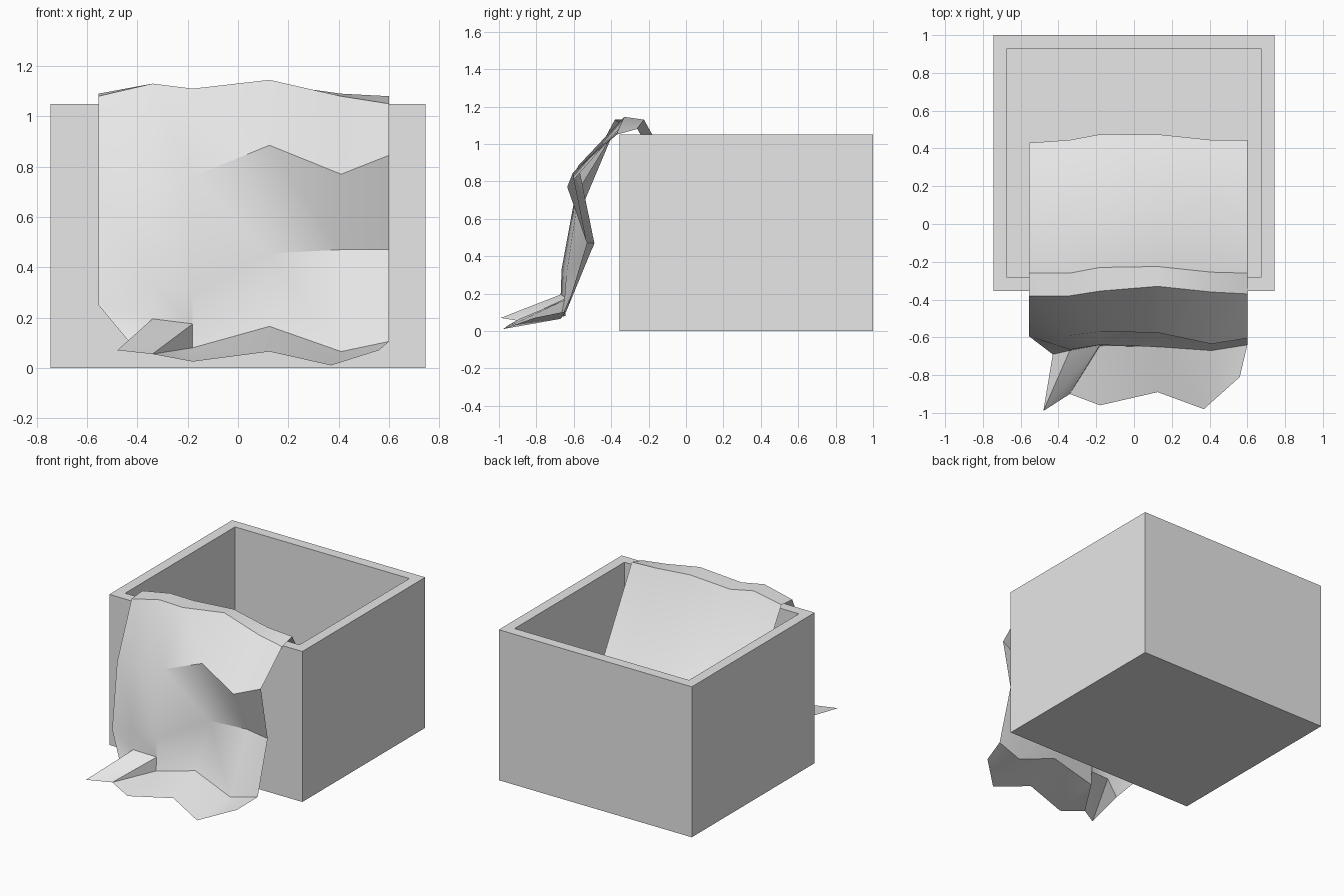
import bpy, bmesh

if "Cube" in bpy.data.objects:
    bpy.data.objects.remove(bpy.data.objects["Cube"])

grey = bpy.data.materials.new("plain grey")
grey.diffuse_color = (0.8, 0.8, 0.8, 1)
grey.use_nodes = True
grey.node_tree.nodes["Principled BSDF"].inputs["Base Color"].default_value = grey.diffuse_color


def add_object(name, bm):
    mesh = bpy.data.meshes.new(name)
    bm.to_mesh(mesh)
    bm.free()
    mesh.materials.append(grey)
    obj = bpy.data.objects.new(name, mesh)
    bpy.context.collection.objects.link(obj)
    return obj


# Open box: cube whose top face is inset by the wall thickness and pushed down
W, Y0, Y1, H, T, FLOOR = 0.745, -0.355, 1.0, 1.05, 0.072, 0.07
bm = bmesh.new()
bmesh.ops.create_cube(bm, size=1)
for v in bm.verts:
    v.co = (v.co.x * 2 * W, (Y0 + Y1) / 2 + v.co.y * (Y1 - Y0), (v.co.z + 0.5) * H)
top = max(bm.faces, key=lambda f: f.calc_center_median().z)
bmesh.ops.inset_region(bm, faces=[top], thickness=T, use_even_offset=True)
well = bmesh.ops.extrude_discrete_faces(bm, faces=[top])["faces"][0]
for v in well.verts:
    v.co.z = FLOOR
bmesh.ops.recalc_face_normals(bm, faces=bm.faces)
add_object("open_box", bm)

# Draped cloth: six columns across, rows of (y, z) from inside the box to the ground
COLS = (-0.555, -0.34, -0.18, 0.125, 0.41, 0.60)
ROWS = (
    # inner hem, inner bend
    ((0.43, 0.28), (0.445, 0.27), (0.475, 0.25), (0.475, 0.24), (0.445, 0.22), (0.445, 0.20)),
    ((0.13, 0.46), (0.13, 0.46), (0.16, 0.44), (0.16, 0.43), (0.145, 0.41), (0.13, 0.40)),
    # back and front of the crest over the rim
    ((-0.26, 1.09), (-0.26, 1.13), (-0.23, 1.11), (-0.225, 1.13), (-0.255, 1.09), (-0.26, 1.08)),
    ((-0.38, 1.08), (-0.38, 1.13), (-0.355, 1.11), (-0.33, 1.145), (-0.36, 1.08), (-0.37, 1.05)),
    # outer bulge, hollow under it
    ((-0.54, 0.70), (-0.59, 0.74), (-0.57, 0.76), (-0.575, 0.885), (-0.635, 0.77), (-0.605, 0.845)),
    ((-0.595, 0.25), (-0.665, 0.33), (-0.64, 0.30), (-0.495, 0.455), (-0.49, 0.47), (-0.53, 0.47)),
)
bm = bmesh.new()
grid = [[bm.verts.new((x, y, z)) for x, (y, z) in zip(COLS, row)] for row in ROWS]
for a, b in zip(grid, grid[1:]):
    for i in range(len(COLS) - 1):
        bm.faces.new((a[i], b[i], b[i + 1], a[i + 1]))

# Ground crease and front hem
point = lambda *co: bm.verts.new(co)
side = point(-0.43, -0.69, 0.10)
ridge = point(-0.34, -0.67, 0.195)
fold_top = point(-0.18, -0.64, 0.175)
crease = [point(-0.18, -0.645, 0.08), point(0.125, -0.65, 0.165),
          point(0.41, -0.67, 0.065), point(0.60, -0.64, 0.105)]
tip = point(-0.48, -0.99, 0.07)
tuck = point(-0.34, -0.90, 0.055)
hem = [point(-0.18, -0.96, 0.025), point(0.125, -0.89, 0.065),
       point(0.37, -0.98, 0.01), point(0.56, -0.81, 0.07)]
low = grid[-1]
for face in (
    (low[0], side, ridge), (low[0], ridge, low[1]), (low[1], ridge, fold_top, low[2]),
    (low[2], fold_top, crease[0]), (low[2], crease[0], crease[1], low[3]),
    (low[3], crease[1], crease[2], low[4]), (low[4], crease[2], crease[3], low[5]),
    (side, tip, ridge), (ridge, tip, fold_top),                     # pointed fold
    (fold_top, tip, tuck), (fold_top, tuck, crease[0]),
    (tuck, hem[0], crease[0]),
):
    bm.faces.new(face)
for i in range(3):
    bm.faces.new((crease[i], hem[i], hem[i + 1], crease[i + 1]))
cloth = add_object("draped_cloth", bm)

# Soft shading with sharp folds
bpy.context.view_layer.objects.active = cloth
cloth.select_set(True)
bpy.ops.object.shade_smooth_by_angle(angle=0.6)
